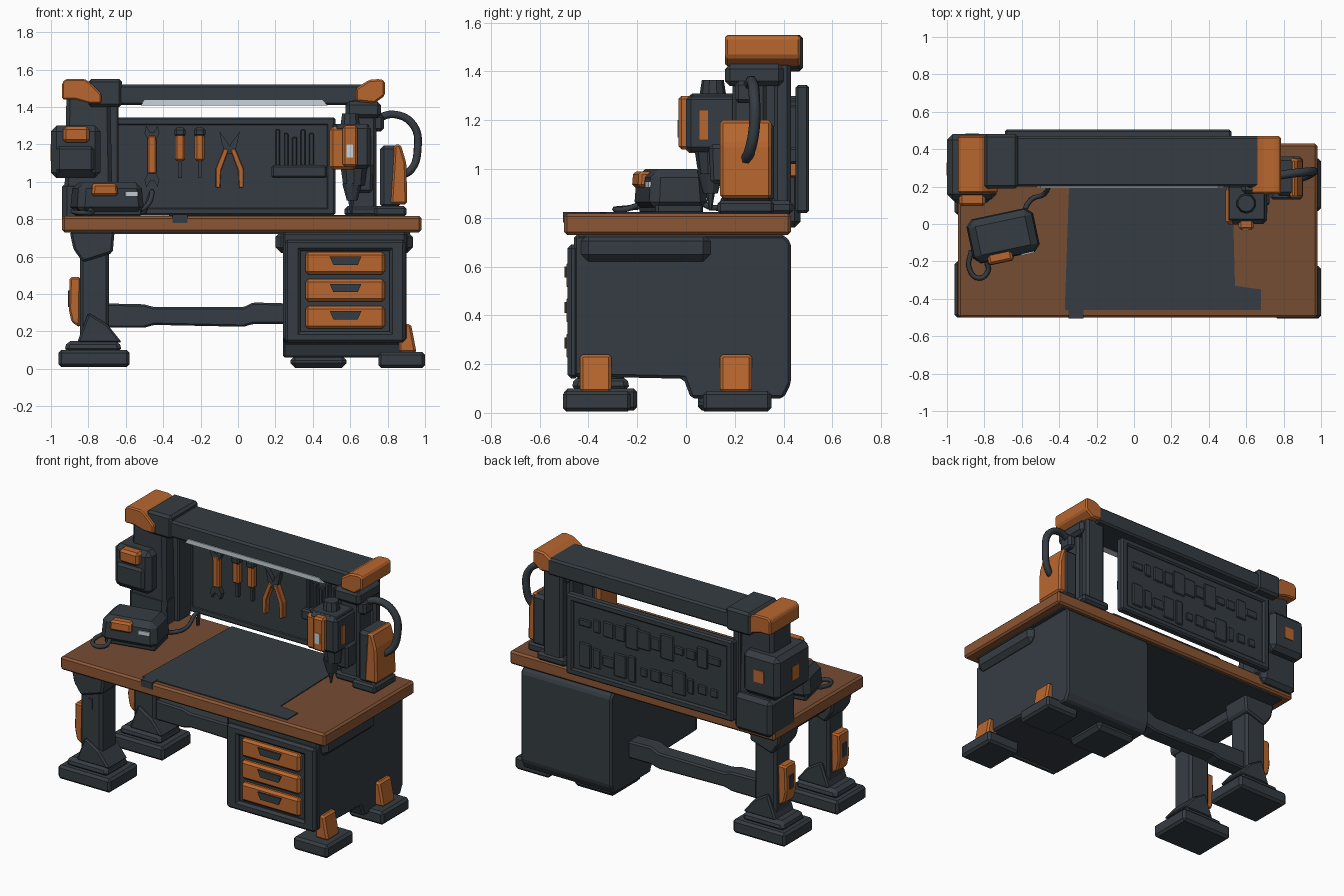
import bpy, bmesh, math, random
from mathutils import Matrix, Vector

random.seed(4)
if "Cube" in bpy.data.objects:
    bpy.data.objects.remove(bpy.data.objects["Cube"])


def material(name, *rgb):
    mat = bpy.data.materials.new(name)
    mat.use_nodes = True
    mat.diffuse_color = (*rgb, 1)
    mat.node_tree.nodes["Principled BSDF"].inputs["Base Color"].default_value = (*rgb, 1)
    return mat


slate = material("dark slate", .036, .046, .055)
orange = material("orange paint", .48, .135, .028)
wood = material("brown wood", .18, .075, .034)
wood_edge = material("warm wood edge", .26, .093, .034)
pale = material("pale light", .58, .65, .7)


def finish(name, bm, mat, bevel=0):
    bmesh.ops.recalc_face_normals(bm, faces=bm.faces)
    if bevel:
        bmesh.ops.bevel(bm, geom=bm.edges[:], offset=bevel, segments=1, affect='EDGES', clamp_overlap=True)
    mesh = bpy.data.meshes.new(name)
    bm.to_mesh(mesh)
    bm.free()
    mesh.materials.append(mat)
    obj = bpy.data.objects.new(name, mesh)
    bpy.context.collection.objects.link(obj)
    return obj


def box(name, mat, xs, ys, zs, bevel=0.0, taper=1, turn=0):
    """Box from its three ranges; the top can be tapered and the box turned about z."""
    bm = bmesh.new()
    bmesh.ops.create_cube(bm, size=1)
    size = Vector([r[1] - r[0] for r in (xs, ys, zs)])
    mid = Vector([(r[1] + r[0]) / 2 for r in (xs, ys, zs)])
    spin = Matrix.Rotation(math.radians(turn), 3, 'Z')
    for v in bm.verts:
        k = taper if v.co.z > 0 else 1
        v.co = mid + spin @ Vector((v.co.x * size.x * k, v.co.y * size.y * k, v.co.z * size.z))
    return finish(name, bm, mat, bevel)


def prism(name, mat, points, axis, span, bevel=0.0):
    """Outline in the plane across the axis, swept along the span."""
    bm = bmesh.new()
    place = {'x': lambda a, b, t: (t, a, b), 'y': lambda a, b, t: (a, t, b), 'z': lambda a, b, t: (a, b, t)}[axis]
    face = bm.faces.new([bm.verts.new(place(a, b, span[0])) for a, b in points])
    moved = bmesh.ops.extrude_face_region(bm, geom=[face])["geom"]
    shift = Vector(place(0, 0, span[1] - span[0]))
    bmesh.ops.translate(bm, vec=shift, verts=[v for v in moved if isinstance(v, bmesh.types.BMVert)])
    return finish(name, bm, mat, bevel)


def cone(name, mat, x, y, zs, low, high, sides=10):
    bm = bmesh.new()
    bmesh.ops.create_cone(bm, cap_ends=True, segments=sides, radius1=low, radius2=high, depth=zs[1] - zs[0],
                          matrix=Matrix.Translation((x, y, sum(zs) / 2)))
    return finish(name, bm, mat)


def tube(name, mat, points, radius):
    curve = bpy.data.curves.new(name, 'CURVE')
    curve.dimensions = '3D'
    curve.bevel_depth, curve.bevel_resolution, curve.resolution_u = radius, 1, 5
    curve.use_fill_caps = True
    spline = curve.splines.new('BEZIER')
    spline.bezier_points.add(len(points) - 1)
    for p, co in zip(spline.bezier_points, points):
        p.co = co
        p.handle_left_type = p.handle_right_type = 'AUTO'
    curve.materials.append(mat)
    obj = bpy.data.objects.new(name, curve)
    bpy.context.collection.objects.link(obj)
    return obj


# Tabletop: warm rim, brown upper face, dark work mat
top = box("tabletop", wood_edge, (-.94, .98), (-.5, .43), (.73, .817), .012)
top.data.materials.append(wood)
for poly in top.data.polygons:
    poly.material_index = int(poly.normal.z > .9)
prism("work_mat", slate, [(-.37, -.46), (.68, -.46), (.68, -.35), (.54, -.33), (.52, .42), (-.34, .42)], 'z', (.815, .823))
box("mat_clip", slate, (-.35, -.27), (-.505, -.44), (.78, .824))
box("underside_panel", slate, (-.88, .92), (-.44, .4), (.722, .732))
box("side_apron", slate, (.2, .935), (-.43, .1), (.62, .735), .03)

# Cabinet with stepped base, framed front and three drawers
prism("cabinet_body", slate, [(-.46, .15), (-.01, .14), (.02, .06), (.4, .06), (.43, .12), (.43, .7), (.4, .73), (-.46, .73)],
      'x', (.24, .9), .012)
for side in (.25, .81):
    box("cabinet_frame_post", slate, (side, side + .085), (-.485, -.44), (.14, .69), .015)
for low in (.14, .63):
    box("cabinet_frame_rail", slate, (.25, .895), (-.485, -.44), (low, low + .06), .015)
for low in (.215, .36, .505):
    box("drawer_front", orange, (.36, .785), (-.49, -.44), (low, low + .12), .015)
    prism("drawer_handle", slate, [(.49, low + .095), (.66, low + .095), (.64, low + .05), (.51, low + .05)],
          'y', (-.499, -.48))
box("cabinet_centre_foot", slate, (.28, .58), (.05, .35), (.005, .07), .025)
for y in (-.365, .21):
    box("cabinet_foot", slate, (.75, 1), (y - .14, y + .14), (.005, .09), .015)
    prism("foot_bracket", orange, [(.86, .085), (.955, .085), (.925, .24), (.86, .24)], 'y', (y - .07, y + .06), .012)

# Left trestle: two splayed legs with stepped feet
for y, name in ((-.35, "front"), (.2, "rear")):
    box(name + "_left_foot", slate, (-.96, -.58), (y - .15, y + .15), (.01, .1), .015)
    box(name + "_foot_step", slate, (-.93, -.62), (y - .12, y + .12), (.09, .15), .02, .9)
    box(name + "_left_leg", slate, (-.845, -.69), (y - .08, y + .08), (.1, .74), .015)
    prism(name + "_leg_gusset", slate, [(-.86, .14), (-.62, .14), (-.7, .24), (-.8, .3)], 'y', (y - .1, y + .1), .01)
    prism(name + "_leg_bracket", slate, [(-.9, .735), (-.66, .735), (-.67, .62), (-.83, .57), (-.88, .64)],
          'y', (y - .1, y + .1), .012)
    prism(name + "_leg_guard", orange, [(-.845, .22), (-.89, .25), (-.905, .32), (-.9, .49), (-.84, .49)],
          'y', (y - .055, y + .055), .01)
    box(name + "_guard_slot", slate, (-.908, -.89), (y - .02, y + .02), (.33, .42))
    box(name + "_leg_slot", slate, (-.785, -.755), (y - .086, y - .07), (.49, .56))
box("trestle_crossbar", slate, (-.84, -.69), (-.35, .25), (.64, .73), .015)
prism("stretcher", slate, [(-.72, .22), (-.5, .22), (-.45, .235), (.03, .225), (.08, .24), (.26, .24), (.26, .35),
                           (.08, .355), (.03, .33), (-.45, .33), (-.5, .345), (-.72, .35)], 'y', (.14, .25), .01)

# Gantry: posts, beam, corner caps and lamp strip
box("left_post", slate, (-.93, -.67), (.2, .43), (.815, 1.47), .02, .9)
box("left_post_base", slate, (-.94, -.67), (.2, .47), (.76, 1.0), .025)
box("left_inner_post", slate, (-.69, -.64), (.3, .43), (.815, 1.43), .008)
box("beam", slate, (-.66, .68), (.2, .47), (1.41, 1.52), .012)
box("beam_sleeve", slate, (-.8, -.62), (.19, .48), (1.4, 1.55), .015)
prism("left_cap", orange, [(-.94, 1.44), (-.87, 1.44), (-.8, 1.42), (-.73, 1.42), (-.73, 1.47), (-.79, 1.53),
                           (-.82, 1.55), (-.92, 1.55), (-.94, 1.53)], 'y', (.165, .47), .008)
prism("right_cap", orange, [(.63, 1.43), (.73, 1.42), (.785, 1.46), (.785, 1.54), (.76, 1.55), (.7, 1.545), (.63, 1.5)],
      'y', (.16, .47), .01)
prism("lamp_strip", pale, [(-.52, 1.408), (.48, 1.408), (.45, 1.437), (-.5, 1.437)], 'y', (.193, .24))
box("right_front_post", slate, (.6, .74), (.19, .33), (.82, 1.44), .015)
box("right_rear_post", slate, (.6, .74), (.36, .43), (.82, 1.44), .015)
box("right_post_foot", slate, (.57, .78), (.18, .44), (.815, .87), .015)
box("post_collar", slate, (.575, .765), (.16, .4), (1.34, 1.43), .02)

# Control box on the left post
box("control_box", slate, (-1, -.735), (.13, .48), (1.02, 1.3), .03)
box("control_box_lid", slate, (-.97, -.77), (.115, .2), (1.05, 1.19), .015)
box("control_switch", orange, (-.935, -.795), (.095, .18), (1.21, 1.295), .015)
box("control_side_plate", orange, (-1.003, -.99), (.26, .33), (1.11, 1.2))
box("control_rear_plate", orange, (-.9, -.83), (.47, .485), (1.12, 1.2))

# Tool board with raised rim and rear relief
box("tool_board", slate, (-.68, .51), (.455, .49), (.83, 1.33), .01)
for x in (-.69, .47):
    box("board_side_rim", slate, (x, x + .05), (.45, .505), (.82, 1.345), .01)
for z in (.82, 1.3):
    box("board_long_rim", slate, (-.69, .52), (.45, .505), (z, z + .045), .01)
for i in range(24):
    x, z = -.55 + (i % 12) * .085, .97 + (i // 12) * .21
    w, h = random.uniform(.02, .05), random.uniform(.02, .09)
    box("rear_relief", slate, (x - w, x + w), (.485, .5), (z - h, z + h), .006)

# Hanging tools
box("wrench_handle", orange, (-.485, -.435), (.42, .46), (1.04, 1.25), .01)
for z, s in ((1.22, 1), (1.05, -1)):
    prism("wrench_jaw", slate, [(-.48, z), (-.44, z), (-.42, z + .04 * s), (-.43, z + .08 * s), (-.45, z + .045 * s),
                                (-.47, z + .045 * s), (-.49, z + .08 * s), (-.5, z + .04 * s)], 'y', (.425, .46))
for x in (-.31, -.205):
    box("driver_grip", orange, (x - .027, x + .027), (.41, .46), (1.11, 1.26), .012)
    box("driver_cap", slate, (x - .03, x + .03), (.405, .46), (1.24, 1.29), .012)
    box("driver_shaft", slate, (x - .01, x + .01), (.43, .46), (1.02, 1.12))
for s in (-1, 1):
    prism("pliers_handle", orange, [(-.045 + a * s, z) for a, z in
                                    ((.005, 1.17), (.03, 1.18), (.075, 1.07), (.075, .97), (.05, .965), (.045, 1.06))],
          'y', (.42, .46), .004)
    prism("pliers_jaw", slate, [(-.045 + a * s, z) for a, z in ((-.02, 1.15), (.025, 1.15), (.04, 1.2), (.055, 1.27), (.01, 1.21))],
          'y', (.425, .46))
box("bit_tray", slate, (.18, .475), (.39, .46), (1.02, 1.09), .01)
for i in range(5):
    x = .2 + i * .045
    box("hanging_bit", slate, (x, x + .025), (.42, .46), (1.08, 1.28 - .02 * (i % 3)), .005)

# Drill head with chuck and bit
box("drill_body", slate, (.51, .71), (0, .21), (1.07, 1.305), .02)
box("drill_shell", orange, (.49, .635), (-.005, .2), (1.065, 1.295), .018)
box("drill_front", orange, (.56, .64), (-.03, .05), (1.08, 1.3), .012)
box("drill_top", slate, (.505, .7), (.02, .2), (1.285, 1.31), .006)
box("drill_label", pale, (.58, .615), (-.034, -.02), (1.13, 1.2))
box("drill_side_label", orange, (.7, .715), (.055, .09), (1.12, 1.24))
cone("drill_knob", slate, .6, .11, (1.3, 1.365), .055, .045)
cone("drill_collar", slate, .62, .11, (.98, 1.08), .06, .075)
cone("drill_chuck", slate, .61, .1, (.9, .99), .03, .055)
cone("drill_bit", slate, .605, .1, (.83, .91), .006, .02, 6)
box("drill_arm", slate, (.62, .72), (.1, .22), (.94, 1.1), .015, 1.1)

# Motor tower and hose
box("motor_base", slate, (.73, .9), (.13, .36), (.815, .87), .012)
box("motor_body", slate, (.76, .87), (.15, .36), (.86, 1.195), .02)
prism("motor_cover", orange, [(.815, .88), (.905, .88), (.9, 1.1), (.87, 1.2), (.835, 1.2)], 'y', (.14, .35), .012)
tube("hose", slate, [(.72, .25, 1.33), (.84, .27, 1.36), (.94, .28, 1.3), (.96, .28, 1.17), (.93, .26, 1.07), (.87, .24, 1.03)], .023)
box("hose_socket", slate, (.7, .78), (.2, .3), (1.27, 1.36), .015)

# Hand tool on the left of the top
box("hand_tool_body", slate, (-.885, -.515), (-.185, .06), (.83, 1.0), .035, .92, 12)
box("hand_tool_sole", slate, (-.86, -.53), (-.16, .04), (.815, .86), .01, 1, 12)
box("hand_tool_switch", orange, (-.79, -.645), (-.21, -.13), (.925, .99), .012, .9, 12)
box("hand_tool_lamp", pale, (-.605, -.535), (-.161, -.145), (.925, .948), 0, 1, 12)
tube("hand_tool_hook", slate, [(-.87, -.14, .85), (-.88, -.24, .84), (-.83, -.29, .835), (-.78, -.25, .835), (-.79, -.2, .85)], .013)
tube("hand_tool_cord", slate, [(-.6, .04, .87), (-.55, .13, .84), (-.48, .16, .88), (-.46, .22, .95), (-.5, .3, .84)], .013)
